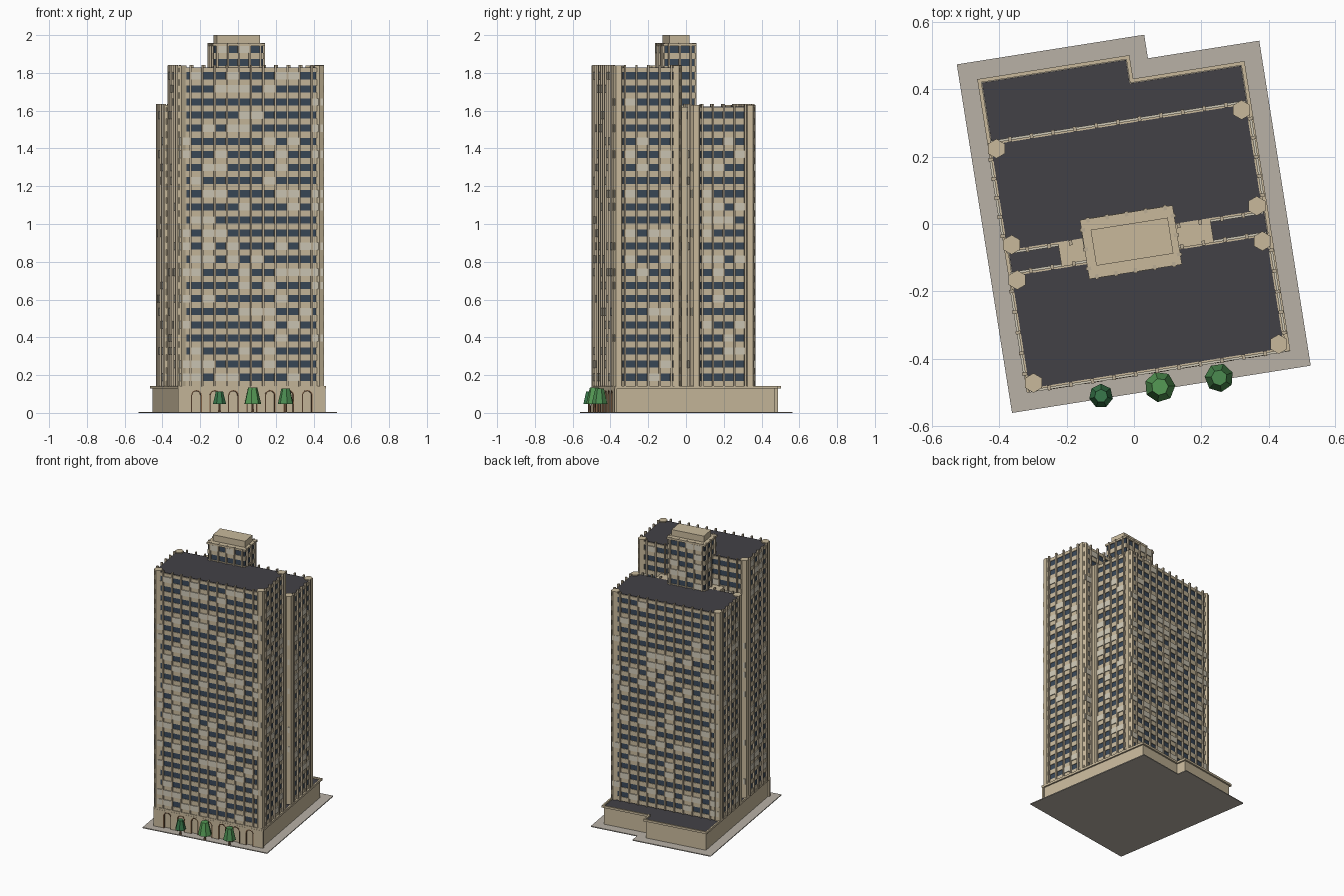
import bpy, bmesh, math, random
from mathutils import Matrix, Vector

if "Cube" in bpy.data.objects:
    bpy.data.objects.remove(bpy.data.objects["Cube"])

random.seed(4)
TURN = math.radians(9)          # whole building is turned on its plot
FLOOR, BASE = 0.0694, 0.14


def mat(name, r, g, b):
    m = bpy.data.materials.new(name)
    m.diffuse_color = (r, g, b, 1)
    m.use_nodes = True
    m.node_tree.nodes["Principled BSDF"].inputs["Base Color"].default_value = m.diffuse_color
    return m


STONE = mat("stone", 0.58, 0.485, 0.33)
FIN = mat("fin_stone", 0.50, 0.42, 0.30)
GLASS = mat("glass", 0.042, 0.065, 0.098)
ROOF = mat("roof", 0.055, 0.053, 0.062)
BLIND = mat("blind", 0.62, 0.58, 0.47)
PAVING = mat("paving", 0.48, 0.44, 0.38)
BROWN = mat("brown", 0.22, 0.12, 0.06)
GREEN = [mat("leaf_dark", 0.04, 0.19, 0.07), mat("leaf", 0.09, 0.32, 0.09), mat("leaf_mid", 0.07, 0.26, 0.08)]


def finish(name, bm, material, turn=TURN):
    bmesh.ops.recalc_face_normals(bm, faces=bm.faces)
    me = bpy.data.meshes.new(name)
    bm.to_mesh(me)
    bm.free()
    me.materials.append(material)
    ob = bpy.data.objects.new(name, me)
    ob.rotation_euler.z = turn
    bpy.context.collection.objects.link(ob)
    return ob


def box(bm, x0, x1, y0, y1, z0, z1, m=Matrix()):
    c = Vector(((x0 + x1) / 2, (y0 + y1) / 2, (z0 + z1) / 2))
    s = Matrix.Diagonal((x1 - x0, y1 - y0, z1 - z0, 1))
    bmesh.ops.create_cube(bm, size=1, matrix=m @ Matrix.Translation(c) @ s)


def single_box(name, material, *dims):
    bm = bmesh.new()
    box(bm, *dims)
    finish(name, bm, material)


def prism(bm, pts, depth):
    # pts are 3D points of a flat outline, depth is the extrusion vector
    f = bm.faces.new([bm.verts.new(p) for p in pts])
    g = bmesh.ops.extrude_face_region(bm, geom=[f])
    bmesh.ops.translate(bm, vec=depth, verts=[v for v in g["geom"] if isinstance(v, bmesh.types.BMVert)])


def cone(bm, x, y, z0, z1, r0, r1, n, angle=0.0):
    m = Matrix.Translation((x, y, (z0 + z1) / 2)) @ Matrix.Rotation(angle, 4, 'Z')
    bmesh.ops.create_cone(bm, cap_ends=True, segments=n, radius1=r0, radius2=r1, depth=z1 - z0, matrix=m)


def block(name, cx, cy, hx, hy, z0, floors, fins, gaps, top, corner=None):
    """Windowed block: glass body, floor bands, upright fins, blinds, corner piers."""
    z1 = z0 + floors * FLOOR
    single_box(name + "_glass", GLASS, cx - hx, cx + hx, cy - hy, cy + hy, z0, z1)
    bands, uprights, blinds, piers = (bmesh.new() for _ in range(4))
    e = 0.004
    for i in range(floors + 1):
        z = z0 + i * FLOOR
        zt = z + 0.03 if i < floors else top - 0.012
        box(bands, cx - hx - e, cx + hx + e, cy - hy - e, cy + hy + e, z - (0.002 if i else 0), zt)
    finish(name + "_floor_bands", bands, STONE)
    for side in range(4):
        k = side % 2
        d = (hy, hx)[k]
        n, gap = fins[k], gaps[k]
        m = Matrix.Translation((cx, cy, 0)) @ Matrix.Rotation(side * math.pi / 2, 4, 'Z')
        xs = [(j - (n - 1) / 2) * gap for j in range(n)]
        for x in xs:
            box(uprights, x - 0.005, x + 0.005, -d - 0.013, -d + 0.002, z0, top + 0.004, m)
        for i in range(floors):
            z = z0 + i * FLOOR
            for x in [xs[0] - gap] + xs:
                if random.random() < 0.25 and abs(x + gap / 2) < (hx, hy)[k] - 0.02:
                    box(blinds, x + 0.005, x + gap - 0.005, -d - 0.010, -d, z + 0.029, z + 0.068, m)
    finish(name + "_fins", uprights, FIN)
    finish(name + "_blinds", blinds, BLIND)
    if corner:
        for sx in (-1, 1):
            for sy in (-1, 1):
                cone(piers, cx + sx * (hx - corner), cy + sy * (hy - corner), z0, top, 0.029, 0.029, 6,
                     math.pi / 2 - TURN + math.pi / 6 * 1)
        finish(name + "_corner_piers", piers, STONE)
        single_box(name + "_roof", ROOF, cx - hx + .002, cx + hx - .002, cy - hy + .002, cy + hy - .002,
                   z1, top - 0.009)
    else:
        piers.free()


def footprint(i):
    # plot outline with a notch at the back, shrunk by i
    return [(-0.446 + i, -0.498 + i), (0.453 - i, -0.498 + i), (0.453 - i, 0.48 - i),
            (0.118 - i, 0.48 - i), (0.118 - i, 0.551 - i), (-0.446 + i, 0.551 - i)]


def slab(name, material, inset, z0, z1):
    bm = bmesh.new()
    prism(bm, [(x, y, z0) for x, y in footprint(inset)], Vector((0, 0, z1 - z0)))
    return finish(name, bm, material)


# Paving and podium
slab("paving", PAVING, 0.0, 0.0, 0.006)
slab("podium", STONE, 0.065, 0.004, 0.132)
slab("podium_roof", ROOF, 0.066, 0.131, 0.134)
bm = bmesh.new()
outer, inner = footprint(0.053), footprint(0.064)
for z0, z1 in ((0.128, 0.143),):
    for i in range(6):
        j = (i + 1) % 6
        a, b, c, d = outer[i], outer[j], inner[j], inner[i]
        prism(bm, [(*p, z0) for p in (a, b, c, d)], Vector((0, 0, z1 - z0)))
finish("podium_parapet", bm, STONE)


# Front arcade: seven round-headed niches with brown surrounds
def arch(cx, r, spring, y, z0):
    pts = [(cx - r, y, z0)]
    pts += [(cx - r * math.cos(math.pi * k / 8), y, spring + r * math.sin(math.pi * k / 8)) for k in range(9)]
    return pts + [(cx + r, y, z0)]


wall, trim = bmesh.new(), bmesh.new()
outline = [(0.398, -0.446, 0.13), (-0.391, -0.446, 0.13), (-0.391, -0.446, 0.004)]
for k in range(7):
    c = 0.0035 + (k - 3) * 0.099
    outline += arch(c, 0.029, 0.092, -0.446, 0.004)
    prism(trim, arch(c, 0.029, 0.092, -0.447, 0.004) + arch(c, 0.023, 0.092, -0.447, 0.004)[::-1],
          Vector((0, 0.013, 0)))
outline.append((0.398, -0.446, 0.004))
prism(wall, outline, Vector((0, 0.014, 0)))
finish("arcade_wall", wall, STONE)
finish("arch_surrounds", trim, BROWN)

# Two towers, the service core between them and the windowed rooftop block
block("front_tower", 0, -0.265, 0.385, 0.171, BASE, 24, (11, 5), (0.065, 0.062), 1.838, 0.016)
block("back_tower", 0, 0.1405, 0.385, 0.1605, BASE, 21, (11, 5), (0.065, 0.0575), 1.63, 0.016)
single_box("service_core", STONE, -0.232, 0.226, -0.1, -0.015, BASE - 0.01, 1.62)
block("rooftop_block", -0.0175, -0.052, 0.131, 0.08, BASE + 21 * FLOOR, 5, (5, 3), (0.058, 0.058), 1.955)
single_box("rooftop_cap", STONE, -0.157, 0.122, -0.141, 0.037, 1.942, 1.956)
single_box("rooftop_plant_room", STONE, -0.130, 0.102, -0.105, 0.003, 1.955, 2.0)

# Street trees
for k, (x, y, r, top) in enumerate(((-0.098, -0.511, 0.036, 0.112), (0.077, -0.484, 0.046, 0.134),
                                    (0.253, -0.457, 0.043, 0.128))):
    bm = bmesh.new()
    cone(bm, x, y, 0.004, 0.06, 0.008, 0.006, 6)
    finish(f"tree_trunk_{k + 1}", bm, BROWN, 0)
    bm = bmesh.new()
    cone(bm, x, y, 0.046, top, r, r * 0.55, 7, 0.3 * k)
    finish(f"tree_crown_{k + 1}", bm, GREEN[k], 0)
